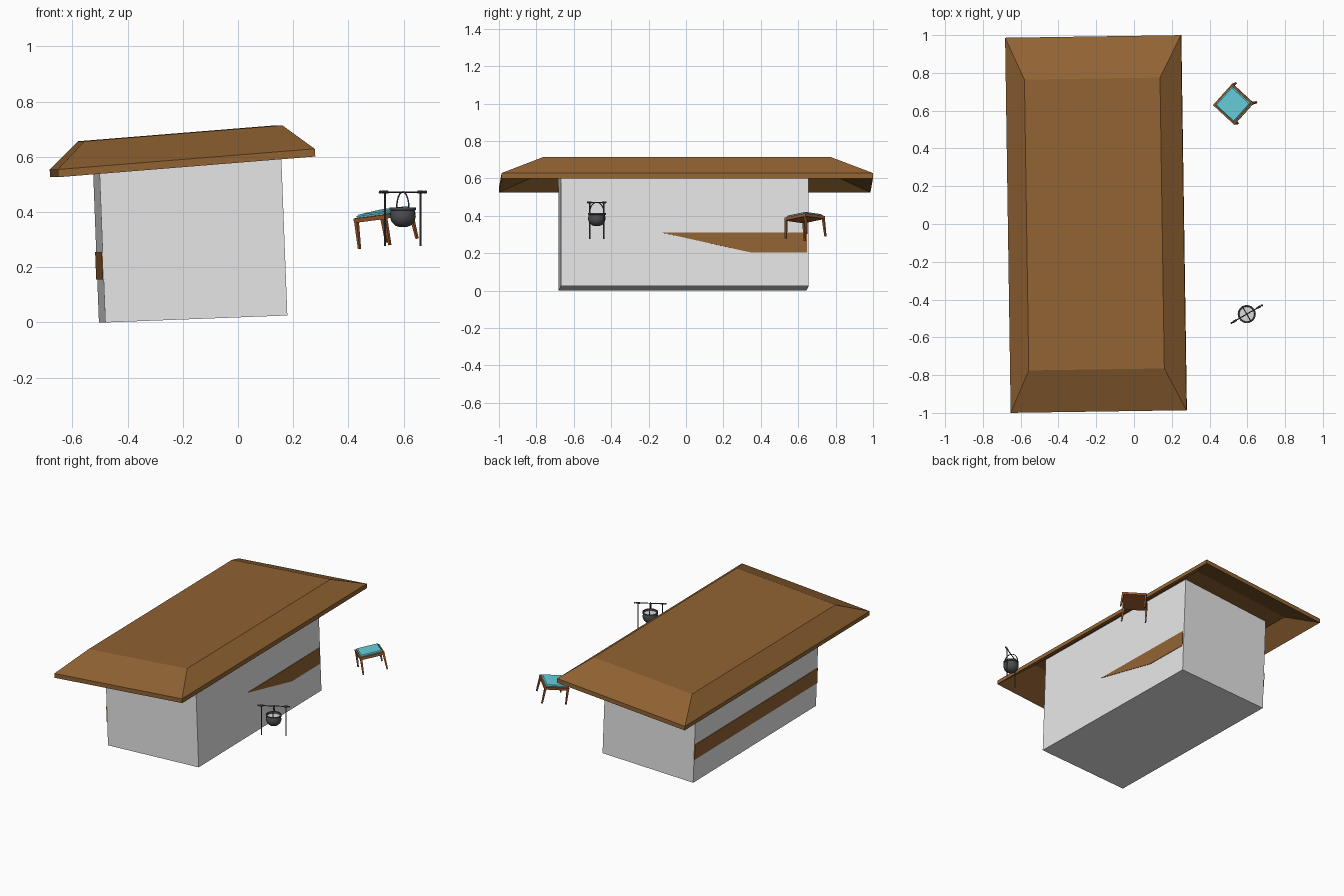
import bpy, bmesh
from math import radians, sin, cos, pi
from mathutils import Matrix, Vector

cube = bpy.data.objects.get("Cube")
if cube:
    bpy.data.objects.remove(cube, do_unlink=True)


def material(name, rgb):
    m = bpy.data.materials.new(name)
    m.use_nodes = True
    m.diffuse_color = (*rgb, 1)
    m.node_tree.nodes["Principled BSDF"].inputs["Base Color"].default_value = (*rgb, 1)
    return m


PLASTER = material("plaster", (0.8, 0.8, 0.8))
TIMBER = material("brown timber", (0.285, 0.125, 0.033))
STOOL_WOOD = material("reddish wood", (0.36, 0.11, 0.03))
TEAL = material("teal cloth", (0.135, 0.62, 0.7))
IRON = material("dark iron", (0.075, 0.075, 0.08))
BROTH = material("pale broth", (0.7, 0.7, 0.7))


def frame(loc, pitch=0, yaw=0):
    return (Matrix.Translation(loc) @ Matrix.Rotation(radians(yaw), 4, 'Z')
            @ Matrix.Rotation(radians(pitch), 4, 'Y'))


def finish(name, bm, mat, matrix, smooth=False):
    bmesh.ops.recalc_face_normals(bm, faces=bm.faces)
    mesh = bpy.data.meshes.new(name)
    bm.to_mesh(mesh)
    bm.free()
    mesh.materials.append(mat)
    ob = bpy.data.objects.new(name, mesh)
    bpy.context.collection.objects.link(ob)
    ob.matrix_world = matrix
    if smooth:
        bpy.ops.object.select_all(action='DESELECT')
        ob.select_set(True)
        bpy.context.view_layer.objects.active = ob
        bpy.ops.object.shade_smooth_by_angle(angle=radians(40))
    return ob


def box(name, size, centre, mat, matrix):
    bm = bmesh.new()
    bmesh.ops.create_cube(bm, size=1)
    bmesh.ops.scale(bm, vec=size, verts=bm.verts)
    bmesh.ops.translate(bm, vec=centre, verts=bm.verts)
    return finish(name, bm, mat, matrix)


def loft(name, rings, mat, matrix, smooth=False):
    """Bridge equal-length rings of points and cap both ends."""
    bm = bmesh.new()
    loops = [[bm.verts.new(p) for p in ring] for ring in rings]
    n = len(loops[0])
    for a, b in zip(loops, loops[1:]):
        for i in range(n):
            j = (i + 1) % n
            bm.faces.new((a[i], a[j], b[j], b[i]))
    bm.faces.new(loops[0])
    bm.faces.new(loops[-1])
    return finish(name, bm, mat, matrix, smooth)


def circle(radius, z, n=24):
    return [(radius * cos(2 * pi * i / n), radius * sin(2 * pi * i / n), z) for i in range(n)]


def rod(name, a, b, radius, mat, matrix, sides=8, tip=None):
    a, b = Vector(a), Vector(b)
    turn = (b - a).to_track_quat('Z', 'Y').to_matrix().to_4x4()
    end = radius if tip is None else tip
    return loft(name, [circle(radius, 0, sides), circle(end, (b - a).length, sides)],
                mat, matrix @ Matrix.Translation(a) @ turn, sides > 4)


# House body
house = frame((-0.1625, -0.0125, 0.0125), -2.2, 1.0)
W, L, H = 0.66, 1.325, 0.66
box("house_walls", (W, L, H), (0, 0, H / 2), PLASTER, house)

# Timber bands on the two long walls
box("left_band_on_minus_x", (0.008, L, 0.1), (-W / 2, 0, 0.205), TIMBER, house)
band = [(-0.12, 0.285), (0.655, 0.285), (0.655, 0.18), (0.35, 0.18)]
loft("wedge_band_on_plus_x", [[(W / 2 + s, y, z) for y, z in band] for s in (-0.003, 0.003)],
     TIMBER, house)


# Hollow hipped roof with an upright rim
def rect(hx, hy, z):
    return [(-hx, -hy, z), (hx, -hy, z), (hx, hy, z), (-hx, hy, z)]


roof = frame((-0.2, 0, 0.5635), -4.6, 0.85)
eave, ridge = (0.467, 0.993), (0.36, 0.77)
loft("roof", [rect(*ridge, 0.092), rect(*eave, 0), rect(*eave, 0.028), rect(*ridge, 0.122)],
     TIMBER, roof)

# Stool with a teal cushion
stool = frame((0.525, 0.634, 0.395)) @ Matrix.Rotation(radians(3), 4, 'X') \
    @ Matrix.Rotation(radians(-10), 4, 'Y') @ Matrix.Rotation(radians(-42), 4, 'Z')
box("stool_seat", (0.154, 0.154, 0.016), (0, 0, -0.008), STOOL_WOOD, stool)
c = 0.068
loft("stool_cushion", [rect(c, c, -0.001), rect(c, c, 0.006), rect(c - 0.006, c - 0.006, 0.011)],
     TEAL, stool)
for side, sx in (("left", -1), ("right", 1)):
    for end, sy in (("front", -1), ("back", 1)):
        rod(f"stool_leg_{end}_{side}", (sx * 0.07, sy * 0.07, -0.004),
            (sx * 0.075, sy * 0.075, -0.112), 0.009, STOOL_WOOD, stool, 4, 0.006)

# Cooking pot: lathed bowl with a lip, open at the top
pot = frame((0.597, -0.477, 0.345), 0, 30)
profile = [(0.012, 0), (0.028, 0.006), (0.041, 0.019), (0.047, 0.037), (0.045, 0.053),
           (0.043, 0.06), (0.048, 0.062), (0.048, 0.071), (0.041, 0.071), (0.039, 0.055)]
loft("pot_bowl", [circle(r, z) for r, z in profile], IRON, pot, True)
loft("pot_broth", [circle(0.039, 0.055), circle(0.039, 0.06)], BROTH, pot)

# Arched handle across the pot, at right angles to the bar
arch = [(0, 0.045 * cos(t), 0.066 + 0.062 * sin(t)) for t in (pi * i / 12 for i in range(13))]
curve = bpy.data.curves.new("pot_handle", 'CURVE')
curve.dimensions = '3D'
curve.bevel_depth = 0.0028
curve.bevel_resolution = 1
spline = curve.splines.new('POLY')
spline.points.add(len(arch) - 1)
for point, co in zip(spline.points, arch):
    point.co = (*co, 1)
curve.materials.append(IRON)
handle = bpy.data.objects.new("pot_handle", curve)
bpy.context.collection.objects.link(handle)
handle.matrix_world = pot

# Stand: two posts with forked heads carrying the bar
rod("stand_bar", (-0.096, 0, 0.127), (0.096, 0, 0.127), 0.003, IRON, pot)
for side, s in (("left", 1), ("right", -1)):
    x = s * 0.074
    rod(f"stand_post_{side}", (x, 0, -0.068), (x, 0, 0.127), 0.0038, IRON, pot)
    rod(f"stand_head_{side}", (x - 0.011, 0, 0.127), (x + 0.011, 0, 0.127), 0.0058, IRON, pot)
    rod(f"bar_knob_{side}", (s * 0.09, 0, 0.127), (s * 0.098, 0, 0.127), 0.005, IRON, pot)
